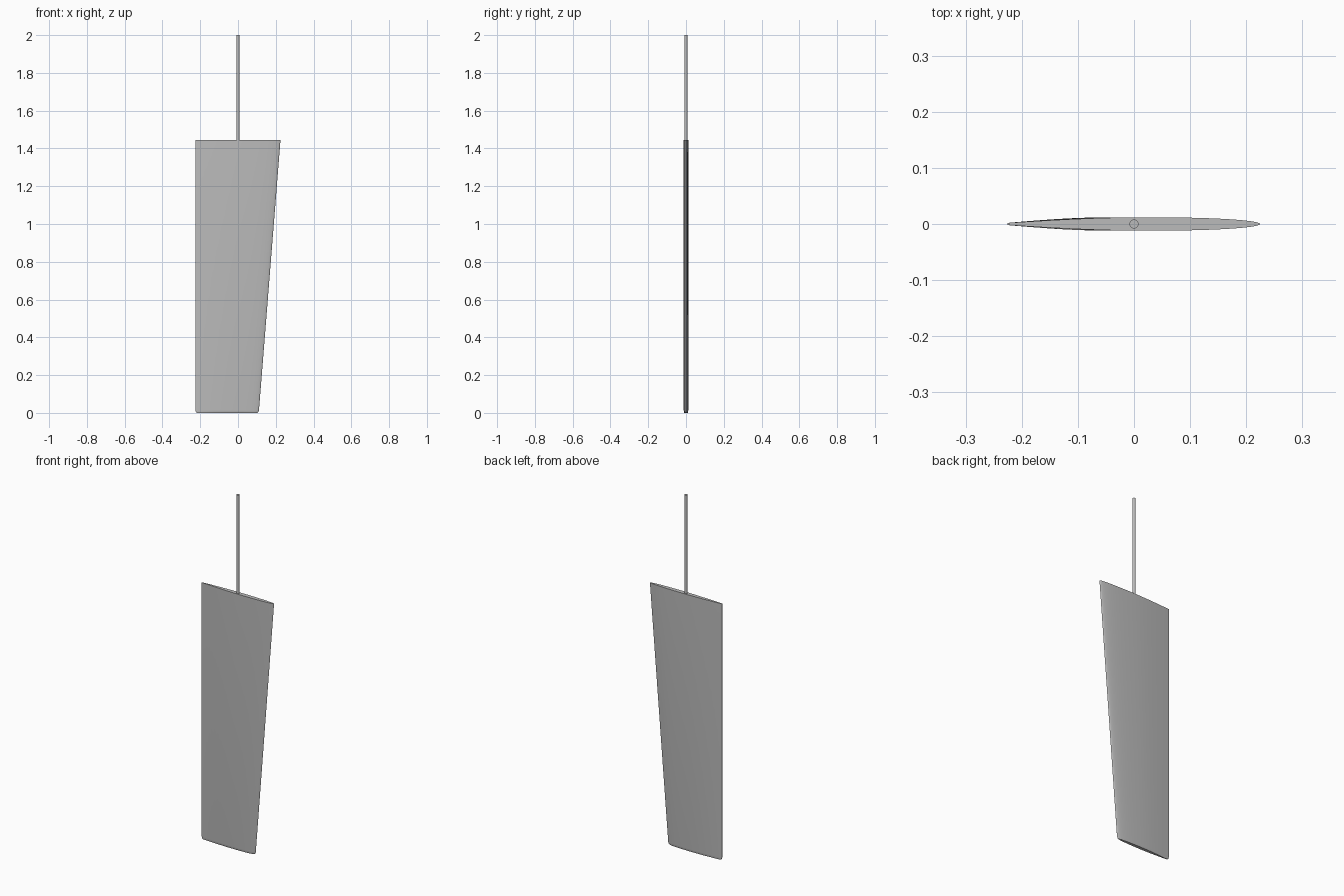
import bpy, bmesh, math

cube = bpy.data.objects.get("Cube")
if cube:
    bpy.data.objects.remove(cube, do_unlink=True)

grey = bpy.data.materials.new("plain grey")
grey.use_nodes = True
colour = (0.5, 0.5, 0.5, 1)
grey.diffuse_color = colour
grey.node_tree.nodes["Principled BSDF"].inputs["Base Color"].default_value = colour

STEPS = 24
TRAILING = -0.225


def half_thickness(s):
    """Foil half thickness, s from 0 at the sharp trailing edge to 1 at the round leading edge."""
    if s < 0.55:
        return 0.002 + 0.010 * math.sin(s / 0.55 * math.pi / 2)
    return 0.012 * math.sqrt(max(0, 1 - ((s - 0.55) / 0.45) ** 2.2))


def foil_ring(bm, z, x0, x1, scale):
    """Closed foil outline at height z."""
    stations = [(1 - math.cos(math.pi * i / STEPS)) / 2 for i in range(STEPS + 1)]
    upper = [(s, half_thickness(s)) for s in stations]
    lower = [(s, -t) for s, t in reversed(upper[:-1])]
    return [bm.verts.new((x0 + (x1 - x0) * s, t * scale, z)) for s, t in upper + lower]


def finish(obj):
    obj.data.materials.append(grey)
    bpy.ops.object.select_all(action="DESELECT")
    obj.select_set(True)
    bpy.context.view_layer.objects.active = obj
    bpy.ops.object.shade_smooth_by_angle(angle=math.radians(35))


# Tapered rudder blade lofted from foil sections, with a softened lower tip
bm = bmesh.new()
sections = [(0, TRAILING + 0.008, 0.102, 0.75),
            (0.005, TRAILING + 0.002, 0.108, 0.93),
            (0.014, TRAILING, 0.111, 1),
            (1.445, TRAILING, 0.225, 1)]
rings = [foil_ring(bm, *section) for section in sections]
for low, high in zip(rings, rings[1:]):
    for i in range(len(low)):
        j = (i + 1) % len(low)
        bm.faces.new((low[i], low[j], high[j], high[i]))
bm.faces.new(rings[0])
bm.faces.new(rings[-1])
bmesh.ops.recalc_face_normals(bm, faces=bm.faces)
mesh = bpy.data.meshes.new("rudder_blade")
bm.to_mesh(mesh)
bm.free()
blade = bpy.data.objects.new("rudder_blade", mesh)
bpy.context.collection.objects.link(blade)
finish(blade)

# Round stock rising from the blade top
bpy.ops.mesh.primitive_cylinder_add(vertices=32, radius=0.008, depth=0.565, location=(0, 0, 1.7175))
stock = bpy.context.object
stock.name = "rudder_stock"
finish(stock)
